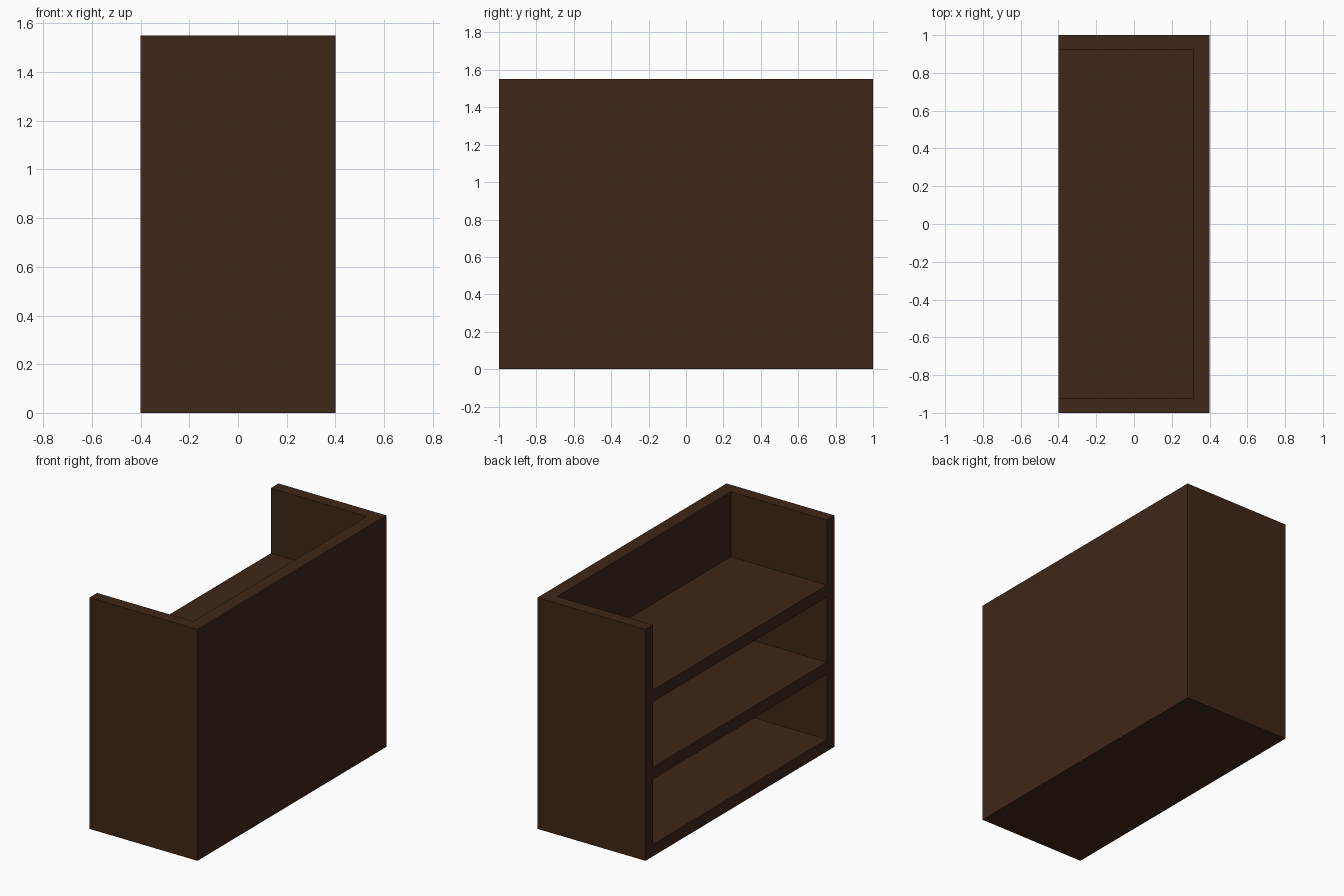
import bpy
import bmesh
from mathutils import Matrix, Vector

if "Cube" in bpy.data.objects:
    bpy.data.objects.remove(bpy.data.objects["Cube"])

X, Y, H = 0.4, 1.0, 1.55          # half depth, half length, height
SIDE, BACK, SHELF = 0.08, 0.088, 0.08
BAYS = 3


def box_object(name, boxes):
    """One mesh object made of axis-aligned boxes given as (min, max) corners."""
    bm = bmesh.new()
    for lo, hi in boxes:
        lo, hi = Vector(lo), Vector(hi)
        m = Matrix.Translation((lo + hi) / 2) @ Matrix.Diagonal((*(hi - lo), 1))
        bmesh.ops.create_cube(bm, size=1, matrix=m)
    mesh = bpy.data.meshes.new(name)
    bm.to_mesh(mesh)
    bm.free()
    obj = bpy.data.objects.new(name, mesh)
    bpy.context.collection.objects.link(obj)
    return obj


# Solid carcass block
shelf_unit = box_object("shelf_unit", [((-X, -Y, 0), (X, Y, H))])

# Three bays open towards -x; the top one is also open upwards
step = H / BAYS
bays = []
for i in range(BAYS):
    top = (i + 1) * step + (0.2 if i == BAYS - 1 else 0)
    bays.append(((-X - 0.2, -Y + SIDE, i * step + SHELF),
                 (X - BACK, Y - SIDE, top)))
cutter = box_object("bay_cutter", bays)
cutter.hide_render = True

# Carve the bays, then drop the cutter
mod = shelf_unit.modifiers.new("bays", 'BOOLEAN')
mod.operation = 'DIFFERENCE'
mod.solver = 'EXACT'
mod.object = cutter
bpy.context.view_layer.objects.active = shelf_unit
bpy.ops.object.modifier_apply(modifier=mod.name)
bpy.data.objects.remove(cutter)

# Dark wood
wood = bpy.data.materials.new("dark_wood")
wood.diffuse_color = (0.05, 0.02, 0.009, 1)
wood.use_nodes = True
wood.node_tree.nodes["Principled BSDF"].inputs["Base Color"].default_value = wood.diffuse_color
shelf_unit.data.materials.clear()
shelf_unit.data.materials.append(wood)
